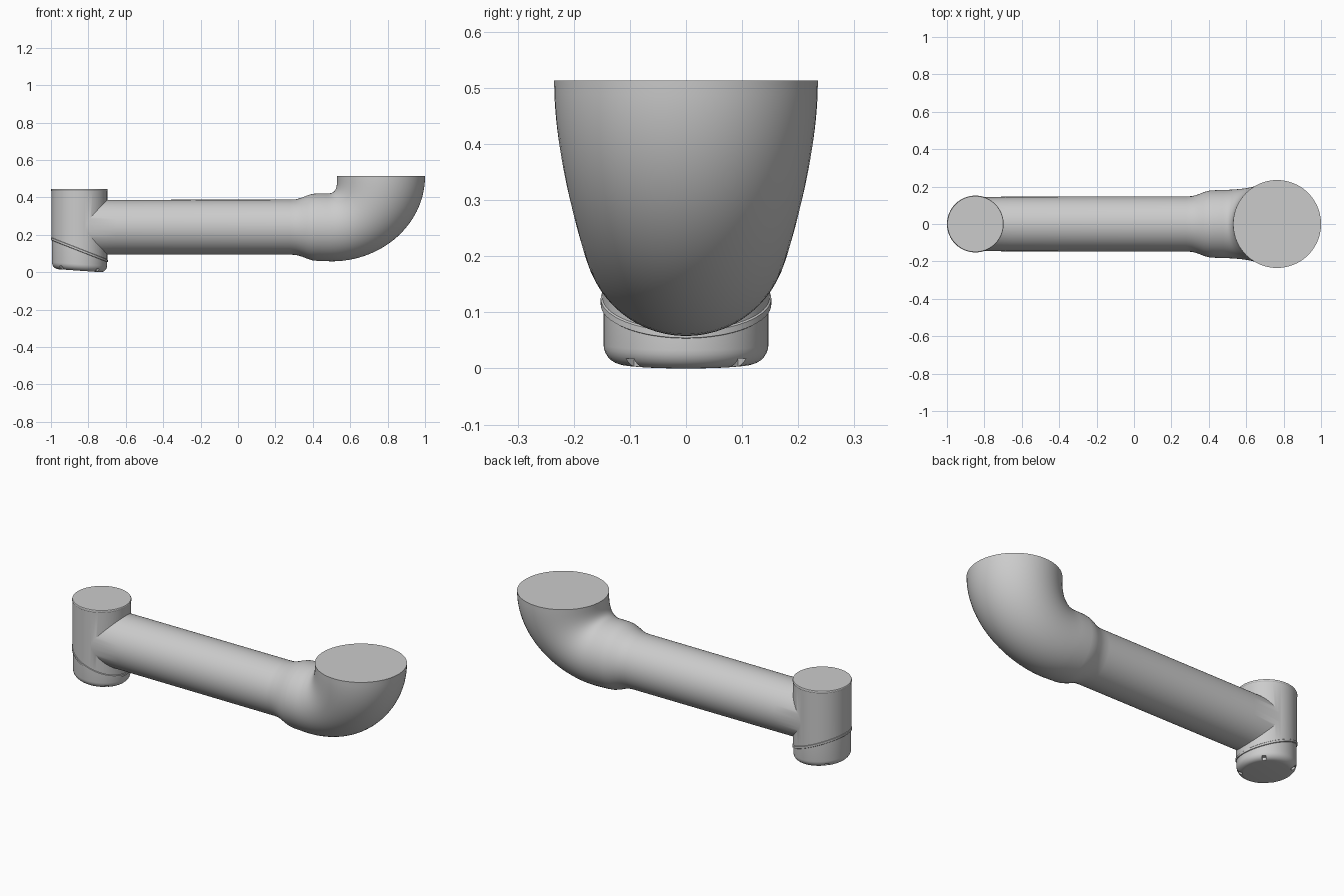
import bpy, bmesh
from math import sin, cos, pi, radians
from mathutils import Vector

if "Cube" in bpy.data.objects:
    bpy.data.objects.remove(bpy.data.objects["Cube"])

SEG = 64
CX = -0.848          # axis of the upright housing
AZ = 0.245           # axis height of the arm tube


def loft(name, rings):
    """Skin a list of equal-length point rings and cap both ends."""
    bm = bmesh.new()
    loops = [[bm.verts.new(p) for p in ring] for ring in rings]
    for a, b in zip(loops, loops[1:]):
        for i in range(SEG):
            j = (i + 1) % SEG
            bm.faces.new((a[i], a[j], b[j], b[i]))
    bm.faces.new(loops[0])
    bm.faces.new(loops[-1])
    bmesh.ops.recalc_face_normals(bm, faces=bm.faces)
    me = bpy.data.meshes.new(name)
    bm.to_mesh(me)
    bm.free()
    ob = bpy.data.objects.new(name, me)
    bpy.context.collection.objects.link(ob)
    return ob


def upright_ring(r, z, slope=0.0):
    """Ring round the housing axis, lying in a plane sloped along x."""
    pts = []
    for i in range(SEG):
        a = 2 * pi * i / SEG
        pts.append((CX + r * cos(a), r * sin(a), z + slope * r * cos(a)))
    return pts


def pipe_ring(top, bottom):
    """Circular section spanning two points of the arm's side outline."""
    t, b = Vector((top[0], 0, top[1])), Vector((bottom[0], 0, bottom[1]))
    mid, half = (t + b) / 2, (t - b) / 2
    side = Vector((0, half.length, 0))
    return [mid + half * cos(2 * pi * i / SEG) + side * sin(2 * pi * i / SEG)
            for i in range(SEG)]


def boolean(ob, other, op):
    m = ob.modifiers.new(op.lower(), 'BOOLEAN')
    m.operation, m.object, m.solver = op, other, 'EXACT'
    bpy.context.view_layer.objects.active = ob
    bpy.ops.object.modifier_apply(modifier=m.name)
    bpy.data.objects.remove(other)


# arm tube with flared collar
rings = [pipe_ring((x, AZ + r), (x, AZ - r)) for x, r in
         [(CX, 0.145), (-0.65, 0.146), (0.28, 0.147), (0.31, 0.149), (0.34, 0.157),
          (0.37, 0.169), (0.395, 0.177), (0.42, 0.180)]]
# elbow turning upward and widening
N = 26
for k in range(N + 1):
    a = pi / 2 * k / N
    s, c = sin(a), max(cos(a), 0.0)
    inner = (0.47 + 0.06 * s ** 0.6, 0.517 - 0.092 * c ** 0.6)
    outer = (0.5 + 0.5 * s, 0.517 - 0.455 * c)
    rings.append(pipe_ring(inner, outer))
arm = loft("arm_and_elbow", rings)

# upright housing, cut obliquely at the bottom, with a slim top lip
TILT = -0.39
housing = loft("housing", [
    upright_ring(0.149, 0.450), upright_ring(0.151, 0.447),
    upright_ring(0.151, 0.440), upright_ring(0.149, 0.437),
    upright_ring(0.149, 0.128, TILT)])
boolean(arm, housing, 'UNION')

# sealing ring between housing and cap
seal = loft("seal_ring", [
    upright_ring(0.149, 0.131, TILT), upright_ring(0.152, 0.129, TILT),
    upright_ring(0.152, 0.118, TILT), upright_ring(0.149, 0.116, TILT)])

# end cap with rounded lower edge
BASE, DROP, FIL = 0.012, -0.07, 0.035
cap_rings = [upright_ring(0.147, 0.117, TILT)]
for k in range(8):
    a = pi / 2 * k / 7
    cap_rings.append(upright_ring(0.147 - FIL * (1 - cos(a)),
                                  BASE + FIL * (1 - sin(a)), DROP))
cap = loft("end_cap", cap_rings)

# screw notches around the cap edge
for deg in (45, 135, 225, 315):
    a = radians(deg)
    x, y = 0.146 * cos(a), 0.146 * sin(a)
    bpy.ops.mesh.primitive_cube_add(
        size=1, location=(CX + x, y, 0.012 + DROP * x), rotation=(0, 0, a))
    cutter = bpy.context.object
    cutter.scale = (0.05, 0.02, 0.035)
    cutter.hide_render = True
    bpy.context.view_layer.update()
    boolean(cap, cutter, 'DIFFERENCE')

# rest on the ground and smooth the curved surfaces
parts = (arm, seal, cap)
low = min(v.co.z for v in cap.data.vertices)
for ob in parts:
    ob.location.z -= low
bpy.ops.object.select_all(action='DESELECT')
for ob in parts:
    ob.select_set(True)
bpy.context.view_layer.objects.active = arm
bpy.ops.object.shade_smooth_by_angle(angle=radians(30))
